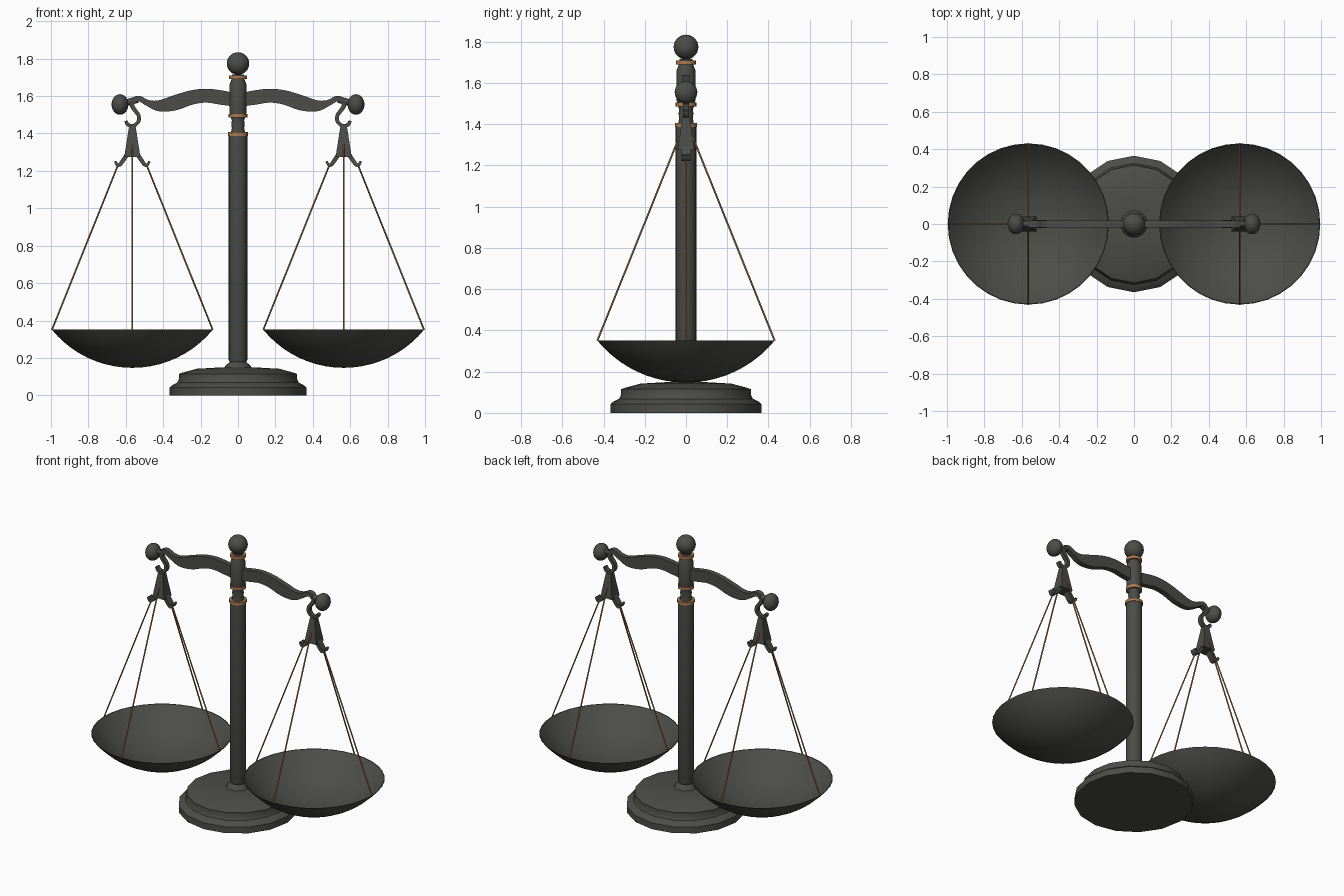
import bpy, bmesh, math
from mathutils import Vector, Matrix

if "Cube" in bpy.data.objects:
    bpy.data.objects.remove(bpy.data.objects["Cube"])


def material(name, rgb):
    m = bpy.data.materials.new(name)
    m.diffuse_color = (*rgb, 1)
    m.use_nodes = True
    m.node_tree.nodes["Principled BSDF"].inputs["Base Color"].default_value = m.diffuse_color
    return m


IRON = material("dark iron", (0.072, 0.073, 0.064))
COPPER = material("copper", (0.42, 0.20, 0.08))


def finish(name, bm, mat, angle=35):
    bmesh.ops.recalc_face_normals(bm, faces=bm.faces)
    me = bpy.data.meshes.new(name)
    bm.to_mesh(me)
    bm.free()
    me.materials.append(mat)
    me.shade_smooth()
    me.set_sharp_from_angle(angle=math.radians(angle))
    ob = bpy.data.objects.new(name, me)
    bpy.context.collection.objects.link(ob)
    return ob


def lathe(name, profile, sides, mat, x=0):
    """Spin (radius, z) points round a vertical axis, radius 0 closes the end."""
    bm = bmesh.new()
    rings = []
    for r, z in profile:
        if r == 0:
            rings.append([bm.verts.new((x, 0, z))] * sides)
        else:
            rings.append([bm.verts.new((x + r * math.cos(2 * math.pi * i / sides),
                                        r * math.sin(2 * math.pi * i / sides), z))
                          for i in range(sides)])
    for a, b in zip(rings, rings[1:]):
        for i in range(sides):
            j = (i + 1) % sides
            bm.faces.new(list(dict.fromkeys((a[i], a[j], b[j], b[i]))))
    return finish(name, bm, mat)


def ball(name, loc, radii, mat):
    bm = bmesh.new()
    bmesh.ops.create_uvsphere(bm, u_segments=20, v_segments=14, radius=1)
    bmesh.ops.transform(bm, matrix=Matrix.Translation(loc) @ Matrix.Diagonal((*radii, 1)), verts=bm.verts)
    return finish(name, bm, mat)


def smooth_path(pts, n):
    """Catmull-Rom through the points."""
    p = [Vector(q) for q in pts]
    p = [2 * p[0] - p[1]] + p + [2 * p[-1] - p[-2]]
    out = []
    for a, b, c, d in zip(p, p[1:], p[2:], p[3:]):
        for k in range(n):
            t = k / n
            out.append(0.5 * (2 * b + (c - a) * t + (2 * a - 5 * b + 4 * c - d) * t * t
                              + (3 * b - a - 3 * c + d) * t ** 3))
    return out + [p[-2]]


def ribbon(name, pts, depth, mat, s, n=4):
    """Flat bar along (x, z, half height) points, half depth in y, s flips x."""
    path = smooth_path(pts, n)
    bm = bmesh.new()
    rings = []
    for i, q in enumerate(path):
        t = path[min(i + 1, len(path) - 1)] - path[max(i - 1, 0)]
        nrm = Vector((-t.y, t.x)).normalized() * q.z
        rings.append([bm.verts.new((s * (q.x + nrm.x * k), y, q.y + nrm.y * k))
                      for k, y in ((1, -depth), (1, depth), (-1, depth), (-1, -depth))])
    for a, b in zip(rings, rings[1:]):
        for i in range(4):
            j = (i + 1) % 4
            bm.faces.new((a[i], a[j], b[j], b[i]))
    bm.faces.new(rings[0])
    bm.faces.new(rings[-1])
    return finish(name, bm, mat)


def rod(name, a, b, r, mat, sides=6):
    a, b = Vector(a), Vector(b)
    bm = bmesh.new()
    bmesh.ops.create_cone(bm, cap_ends=True, segments=sides, radius1=r, radius2=r, depth=(b - a).length)
    rot = (b - a).to_track_quat('Z', 'Y').to_matrix().to_4x4()
    bmesh.ops.transform(bm, matrix=Matrix.Translation((a + b) / 2) @ rot, verts=bm.verts)
    return finish(name, bm, mat, 65)


# stepped base
lathe("base", [(0, 0), (0.365, 0), (0.365, 0.042), (0.352, 0.055), (0.325, 0.068), (0.315, 0.088),
               (0.315, 0.115), (0.295, 0.122), (0.22, 0.142), (0.08, 0.15), (0, 0.15)], 16, IRON)
# column, waist and hub
lathe("column", [(0, 0.14), (0.075, 0.14), (0.07, 0.155), (0.045, 0.178), (0.05, 0.19), (0.05, 1.39),
                 (0, 1.39)], 20, IRON)
lathe("column_waist", [(0, 1.39), (0.04, 1.39), (0.033, 1.43), (0.036, 1.45), (0.033, 1.47),
                       (0.04, 1.49), (0, 1.49)], 20, IRON)
lathe("hub", [(0, 1.49), (0.042, 1.49), (0.046, 1.52), (0.046, 1.66), (0.036, 1.685), (0.032, 1.715),
              (0, 1.715)], 20, IRON)
# copper collars
for label, z, r in (("lower", 1.397, 0.054), ("middle", 1.495, 0.05), ("upper", 1.70, 0.048)):
    lathe(label + "_collar", [(0, z - .01), (r, z - .01), (r, z + .01), (0, z + .01)], 20, COPPER)
ball("finial", (0, 0, 1.774), (0.06, 0.06, 0.06), IRON)

CX = 0.565
for side, s in (("left", -1), ("right", 1)):
    # wavy arm, end knob and its neck
    ribbon(side + "_arm", [(0.02, 1.58, .036), (0.09, 1.592, .038), (0.17, 1.602, .037), (0.25, 1.592, .038),
                           (0.34, 1.563, .04), (0.42, 1.548, .03), (0.48, 1.562, .017), (0.53, 1.587, .014),
                           (0.562, 1.578, .014)], 0.018, IRON, s)
    rod(side + "_knob_neck", (s * .535, 0, 1.583), (s * .61, 0, 1.56), 0.018, IRON, 10)
    ball(side + "_knob", (s * 0.631, 0, 1.555), (0.045, 0.055, 0.055), IRON)
    # hanging hook
    ribbon(side + "_hook", [(0.545, 1.585, .012), (0.567, 1.555, .012), (0.552, 1.525, .011), (0.532, 1.498, .01),
                            (0.532, 1.465, .01), (0.56, 1.44, .01), (0.588, 1.447, .01), (0.6, 1.468, .008)],
           0.014, IRON, s)
    # tapered hanger block
    bm = bmesh.new()
    bmesh.ops.create_cube(bm, size=2)
    for v in bm.verts:
        w = 0.018 if v.co.z > 0 else 0.043
        v.co = (s * CX + v.co.x * w, v.co.y * w * 0.95, 1.435 if v.co.z > 0 else 1.275)
    finish(side + "_hanger", bm, IRON)
    # prongs under the hanger and the cords in x
    for k in (-1, 1):
        ribbon(side + "_prong", [(CX + k * .03, 1.285, .012), (CX + k * .05, 1.255, .011),
                                 (CX + k * .068, 1.232, .01), (CX + k * .082, 1.234, .008),
                                 (CX + k * .092, 1.252, .006)], 0.022, IRON, s, 3)
        rod(side + "_cord", (s * CX + k * .075, 0, 1.235), (s * CX + k * .43, 0, .35), 0.0045, COPPER)
        rod(side + "_cord", (s * CX, k * .032, 1.34), (s * CX, k * .43, .35), 0.0045, COPPER)
    # shallow dish
    R, rim = 0.5556, math.asin(0.431 / 0.5556)
    steps = [i / 10 * rim for i in range(11)]
    outer = [(R * math.sin(a), 0.147 + R * (1 - math.cos(a))) for a in steps]
    inner = [(r * 0.99, z + 0.006 * (1 - i / 10)) for i, (r, z) in enumerate(outer)]
    lathe(side + "_pan", outer + inner[::-1], 36, IRON, s * CX)
